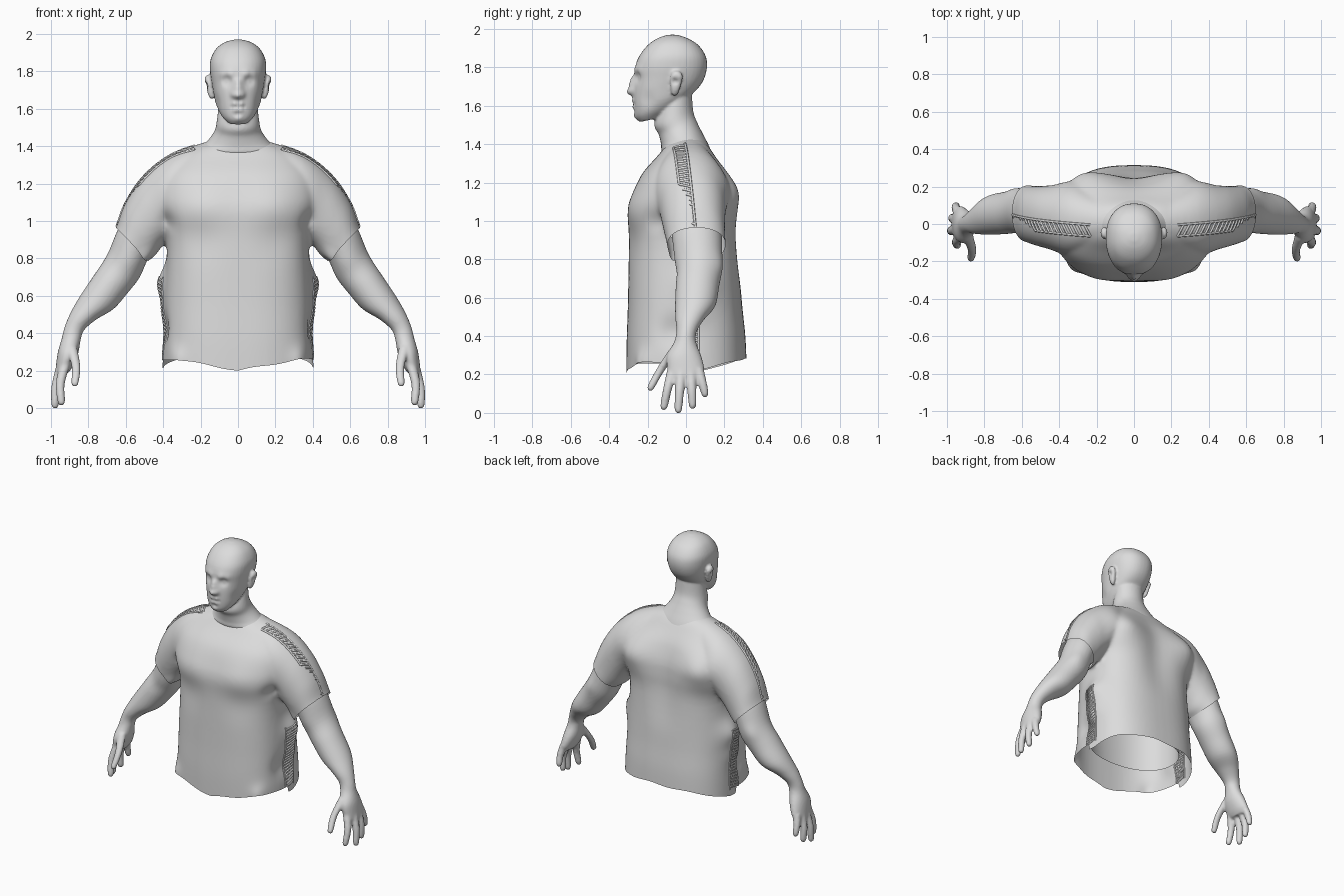
import bpy, bmesh, math
from mathutils import Vector
from mathutils.bvhtree import BVHTree

if "Cube" in bpy.data.objects:
    bpy.data.objects.remove(bpy.data.objects["Cube"])

GREY = (0.72, 0.72, 0.72, 1)
clay = bpy.data.materials.new("light_grey")
clay.use_nodes = True
clay.diffuse_color = GREY
clay.node_tree.nodes["Principled BSDF"].inputs["Base Color"].default_value = GREY


def spline(rows, steps=5):
    """Smooth interpolation through a list of equal-length tuples."""
    out = []
    for i in range(len(rows) - 1):
        a, b, c, d = (rows[max(0, min(len(rows) - 1, i + k))] for k in (-1, 0, 1, 2))
        for j in range(steps):
            t = j / steps
            out.append([q + t / 2 * (r - p + t * (2*p - 5*q + 4*r - s + t * (3*q - p - 3*r + s)))
                        for p, q, r, s in zip(a, b, c, d)])
    return out + [list(rows[-1])]


def loft(bm, rings, axis, side=1, power=2.0, segs=40, cap=True):
    """Skin over rings: two opposite points (u, z), (u, z), then cross centre and cross radius."""
    loops = []
    for pu, pz, qu, qz, c, r in spline(rings):
        loop = []
        for k in range(segs):
            a = 2 * math.pi * k / segs
            ca, sa = math.cos(a), math.sin(a)
            ca = math.copysign(abs(ca) ** (2 / power), ca)
            sa = math.copysign(abs(sa) ** (2 / power), sa)
            u = (pu + qu) / 2 + ca * (pu - qu) / 2
            z = (pz + qz) / 2 + ca * (pz - qz) / 2
            w = c + sa * r
            loop.append(bm.verts.new((u * side, w, z) if axis == "x" else (w * side, u, z)))
        loops.append(loop)
    faces = []
    for lo, hi in zip(loops, loops[1:]):
        for k in range(segs):
            n = (k + 1) % segs
            faces.append(bm.faces.new((lo[k], lo[n], hi[n], hi[k])))
    if cap:
        faces += [bm.faces.new(loops[0][::-1]), bm.faces.new(loops[-1])]
    bmesh.ops.recalc_face_normals(bm, faces=faces)


def make(name, bm):
    mesh = bpy.data.meshes.new(name)
    bm.to_mesh(mesh)
    bm.free()
    ob = bpy.data.objects.new(name, mesh)
    bpy.context.collection.objects.link(ob)
    mesh.materials.clear()
    mesh.materials.append(clay)
    for p in mesh.polygons:
        p.use_smooth = True
    return ob


def fuse(bm, voxel, smooth):
    """Merge overlapping volumes into one smooth skin and return it as a bmesh."""
    ob = make("temporary_volume", bm)
    m = ob.modifiers.new("Remesh", "REMESH")
    m.mode, m.voxel_size = "VOXEL", voxel
    m = ob.modifiers.new("Smooth", "SMOOTH")
    m.factor, m.iterations = 0.5, smooth
    mesh = bpy.data.meshes.new_from_object(ob.evaluated_get(bpy.context.evaluated_depsgraph_get()))
    bpy.data.objects.remove(ob)
    out = bmesh.new()
    out.from_mesh(mesh)
    bpy.data.meshes.remove(mesh)
    return out


def sculpt(bm, dabs):
    """Soft pushes, mirrored across x: centre, radius, offset."""
    for centre, radius, offset in dabs:
        for s in ((1, -1) if centre[0] else (1,)):
            c = Vector((centre[0] * s, centre[1], centre[2]))
            o = Vector((offset[0] * s, offset[1], offset[2]))
            moves = [(v, math.exp(-(v.co - c).length_squared / radius ** 2)) for v in bm.verts]
            for v, f in moves:
                if f > 0.005:
                    v.co += o * f


# Head and neck
bm = bmesh.new()
loft(bm, [(-.08, 1.28, .16, 1.28, 0, .25), (-.125, 1.36, .125, 1.38, 0, .22),
          (-.13, 1.40, .09, 1.45, 0, .165), (-.142, 1.45, .06, 1.51, 0, .126),
          (-.165, 1.505, .038, 1.57, 0, .113), (-.13, 1.62, .03, 1.68, 0, .10)], "y")
loft(bm, [(-.24, 1.515, -.13, 1.54, 0, .055), (-.264, 1.545, -.04, 1.60, 0, .092),
          (-.272, 1.60, .02, 1.65, 0, .118), (-.274, 1.67, .07, 1.70, 0, .131),
          (-.268, 1.74, .098, 1.75, 0, .142), (-.265, 1.80, .11, 1.81, 0, .15),
          (-.243, 1.86, .10, 1.865, 0, .147), (-.195, 1.92, .06, 1.92, 0, .118),
          (-.14, 1.955, 0, 1.955, 0, .072), (-.09, 1.97, -.05, 1.97, 0, .02)], "y", power=2.25)
for s in (1, -1):
    loft(bm, [(.14, 1.65, .135, 1.65, -.06, .008), (.158, 1.67, .13, 1.67, -.058, .02),
              (.172, 1.72, .135, 1.72, -.052, .03), (.18, 1.755, .14, 1.755, -.048, .032),
              (.17, 1.78, .145, 1.78, -.05, .016)], "x", s, segs=16)
bm = fuse(bm, .008, 3)
sculpt(bm, [((0, -.275, 1.685), .028, (0, -.036, -.012)), ((0, -.27, 1.715), .024, (0, -.02, 0)),
            ((0, -.27, 1.742), .02, (0, -.014, 0)), ((.02, -.275, 1.675), .017, (0, -.012, 0)),
            ((.058, -.25, 1.75), .026, (0, .02, 0)), ((.06, -.235, 1.748), .016, (0, -.008, 0)),
            ((.045, -.255, 1.785), .026, (0, -.008, 0)), ((.085, -.235, 1.785), .024, (0, -.005, 0)),
            ((.018, -.275, 1.625), .015, (0, -.009, 0)), ((.016, -.275, 1.593), .015, (0, -.009, 0)),
            ((.012, -.285, 1.609), .009, (0, .008, 0)), ((.034, -.275, 1.609), .01, (0, .007, 0)),
            ((0, -.265, 1.572), .015, (0, .008, 0)), ((0, -.265, 1.545), .025, (0, -.008, 0)),
            ((.10, -.19, 1.63), .04, (-.006, .003, 0)), ((.18, -.058, 1.725), .018, (-.016, 0, 0))])
make("head_and_neck", bm)

# Arms with hands; finger paths run base, middle, tip as x, y, z
fingers = {"thumb": ((.89, -.06, .33), (.866, -.135, .22), (.872, -.182, .135)),
           "index": ((.925, -.068, .23), (.95, -.095, .13), (.945, -.114, .035)),
           "middle": ((.945, -.025, .22), (.975, -.034, .11), (.978, -.04, .018)),
           "ring": ((.945, .025, .22), (.97, .03, .12), (.968, .034, .04)),
           "little": ((.935, .063, .23), (.952, .084, .16), (.952, .098, .10))}
for s, label in ((1, "left"), (-1, "right")):
    bm = bmesh.new()
    loft(bm, [(.46, 1.18, .36, .98, .04, .12), (.56, 1.09, .42, .88, .05, .13),
              (.635, .97, .48, .80, .06, .128), (.70, .82, .525, .70, .07, .116),
              (.77, .71, .59, .615, .06, .113), (.85, .59, .665, .53, .048, .105),
              (.90, .50, .755, .475, .02, .075), (.928, .43, .82, .42, .003, .053),
              (.943, .37, .84, .37, -.005, .057), (.963, .30, .855, .29, -.01, .09),
              (.973, .23, .885, .22, 0, .096), (.977, .19, .91, .185, 0, .084)], "x", s)
    for path in fingers.values():
        rings = [(x + r, z, x - r, z, y, r) for (x, y, z), r in zip(path, (.029, .024, .02))]
        x, y, z = path[-1]
        rings.append((x + .008, z - .02, x - .008, z - .02, y, .008))
        loft(bm, rings, "x", s, segs=14)
    bm = fuse(bm, .0085, 3)
    sculpt(bm, [((.60, .0, .80), .07, (-.006, -.012, -.01)), ((.66, .18, .78), .06, (0, .01, 0))])
    make(label + "_arm", bm)

# Shirt: body and sleeves fused, then opened at the hems
bm = bmesh.new()
loft(bm, [(-.31, .2, .318, .2, 0, .405), (-.31, .4, .31, .4, 0, .40), (-.302, .6, .29, .6, 0, .39),
          (-.298, .9, .275, .9, 0, .38), (-.30, 1.05, .28, 1.05, 0, .42),
          (-.272, 1.15, .27, 1.15, 0, .43), (-.225, 1.25, .225, 1.25, 0, .40),
          (-.147, 1.34, .155, 1.34, 0, .32), (-.106, 1.39, .10, 1.41, 0, .22),
          (-.08, 1.415, .05, 1.44, 0, .13)], "y", power=2.6, segs=64)
for s in (1, -1):
    loft(bm, [(.15, 1.43, .15, 1.0, .01, .135), (.35, 1.36, .32, .95, .02, .185),
              (.50, 1.245, .40, .87, .035, .17), (.60, 1.10, .445, .81, .045, .158),
              (.65, .97, .485, .78, .055, .152), (.69, .90, .53, .72, .06, .15)], "x", s, power=2.15)
bm = fuse(bm, .012, 8)
bmesh.ops.bisect_plane(bm, geom=bm.verts[:] + bm.edges[:] + bm.faces[:], plane_co=(0, 0, .3),
                       plane_no=(0, 0, -1), clear_outer=True)
for s in (1, -1):
    faces = [f for f in bm.faces if f.calc_center_median().x * s > .43 and f.calc_center_median().z > .65]
    geom = {g for f in faces for g in [f, *f.edges, *f.verts]}
    bmesh.ops.bisect_plane(bm, geom=list(geom), plane_co=(.565 * s, 0, .875),
                           plane_no=(.72 * s, 0, -.70), clear_outer=True)

# Wavy lower hem: lower at the front centre, higher at the back centre
for v in bm.verts:
    x, y, z = v.co
    if z < .6:
        hem = .2 + .06 * min(1, abs(x) / .33) if y < 0 else .215 + .07 * max(0, y - .06) / .25
        hem += .004 * math.sin(x * 22)
        v.co.z = z - (.6 - z) / .3 * (.3 - hem)

# Chest, shoulder blades, spine, side folds, sleeve tips
sculpt(bm, [((.19, -.26, 1.08), .13, (0, -.014, 0)), ((.2, -.28, .9), .12, (0, .01, 0)),
            ((0, .26, 1.24), .13, (0, -.018, 0)), ((0, .26, 1.11), .13, (0, -.022, 0)),
            ((0, .27, .97), .13, (0, -.02, 0)), ((0, .28, .82), .13, (0, -.012, 0)),
            ((.27, .21, 1.15), .11, (.005, .034, 0)), ((.39, .06, .67), .09, (.045, 0, 0)),
            ((.39, .04, .52), .08, (.015, 0, 0)), ((.35, -.22, .26), .07, (0, -.03, 0)),
            ((.36, -.16, 1.0), .05, (0, .03, 0)), ((.49, -.08, .80), .045, (-.005, -.015, -.03)),
            ((.38, -.06, .42), .08, (-.025, 0, 0))])
bvh = BVHTree.FromBMesh(bm)
make("shirt", bm)

# Inner torso, open below
bm = bmesh.new()
loft(bm, [(-.24, .37, .25, .35, 0, .33), (-.25, .6, .24, .6, 0, .34), (-.26, .9, .23, .9, 0, .35),
          (-.2, 1.2, .18, 1.2, 0, .3)], "y", power=2.2, cap=False)
make("inner_torso", bm)


def lacing(name, rays, thick):
    """Two rails and zigzag cords laid on the shirt; rays maps (t, side offset) to origin and direction."""
    def hit(t, k):
        origin, direction = rays(t, k)
        return bvh.ray_cast(Vector(origin), Vector(direction), .6)[0]
    n = 44
    paths = [[hit(i / n, k) for i in range(n + 1)] for k in (-1, 1)]
    for i in range(0, n - 1, 2):
        paths.append([hit((i + j * .5) / n, -1 + j / 2) for j in range(5)])
    curve = bpy.data.curves.new(name, "CURVE")
    curve.dimensions, curve.bevel_depth, curve.bevel_resolution = "3D", thick, 1
    for path in paths:
        pts = [p for p in path if p]
        if len(pts) > 1:
            sp = curve.splines.new("POLY")
            sp.points.add(len(pts) - 1)
            for q, p in zip(sp.points, pts):
                q.co = (*p, 1)
    ob = bpy.data.objects.new(name, curve)
    mesh = bpy.data.meshes.new_from_object(ob)
    bpy.data.objects.remove(ob)
    bm = bmesh.new()
    bm.from_mesh(mesh)
    make(name, bm)


# Laced seams over the shoulders and down the sides
for s, label in ((1, "left"), (-1, "right")):
    def shoulder(t, k):
        a = math.radians(92 - 84 * t)
        d = Vector((math.cos(a) * s, 0, math.sin(a)))
        return Vector((.25 * s, -.035 + .055 * t + .03 * k, .9)) + d, -d

    def flank(t, k):
        return (.475 * s, .02 + .045 * k, .26 + .44 * t), (-s, 0, 0)

    lacing(label + "_shoulder_lacing", shoulder, .007)
    lacing(label + "_side_lacing", flank, .006)
